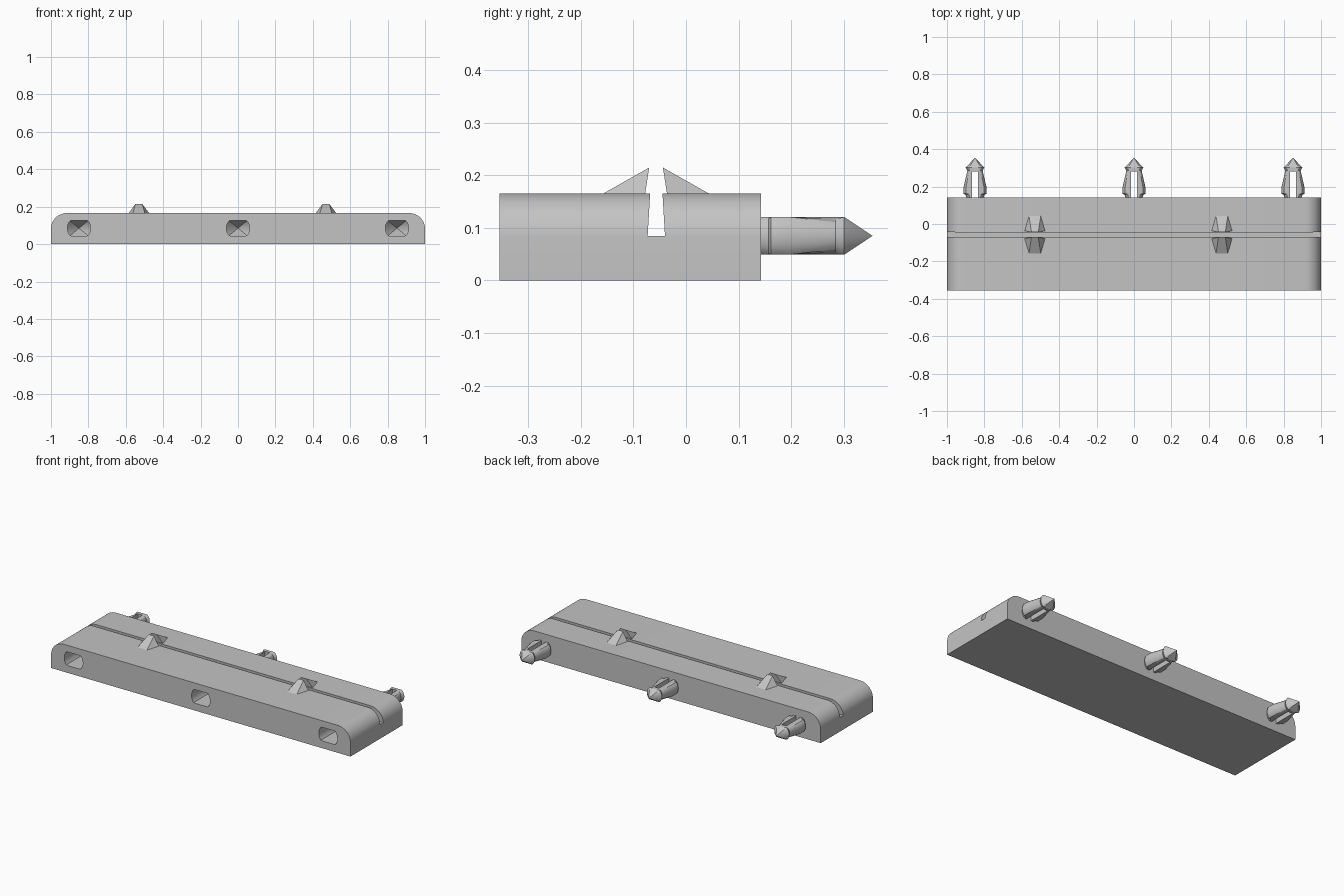
import bpy, bmesh, math
from mathutils import Vector

cube = bpy.data.objects.get("Cube")
if cube:
    bpy.data.objects.remove(cube)

grey = bpy.data.materials.new("light grey plastic")
grey.use_nodes = True
colour = (0.55, 0.55, 0.55, 1)
grey.diffuse_color = colour
grey.node_tree.nodes["Principled BSDF"].inputs["Base Color"].default_value = colour

FRONT, BACK, TOP = -0.355, 0.143, 0.166
PEG_Z = 0.085
PEG_X = (-0.85, 0, 0.85)


def finish(name, bm):
    bmesh.ops.recalc_face_normals(bm, faces=bm.faces)
    mesh = bpy.data.meshes.new(name)
    bm.to_mesh(mesh)
    bm.free()
    mesh.materials.append(grey)
    obj = bpy.data.objects.new(name, mesh)
    bpy.context.collection.objects.link(obj)
    return obj


def prism(name, outline, depth):
    """Close a flat outline and extrude it along a vector."""
    bm = bmesh.new()
    face = bm.faces.new([bm.verts.new(p) for p in outline])
    new = bmesh.ops.extrude_face_region(bm, geom=[face])["geom"]
    bmesh.ops.translate(bm, vec=depth, verts=[v for v in new if isinstance(v, bmesh.types.BMVert)])
    return finish(name, bm)


def loft(name, x, stations, tip_y, flat, sides=32):
    """Round section with flattened top and bottom, lofted along y to a point."""
    bm = bmesh.new()
    rings = []
    for y, r in stations:
        ring = []
        for i in range(sides):
            a = math.tau * (i + 0.5) / sides
            z = max(-flat, min(flat, r * math.sin(a)))
            ring.append(bm.verts.new((x + r * math.cos(a), y, PEG_Z + z)))
        rings.append(ring)
    tip = bm.verts.new((x, tip_y, PEG_Z))
    bm.faces.new(rings[0])
    for i in range(sides):
        j = (i + 1) % sides
        for a, b in zip(rings, rings[1:]):
            bm.faces.new((a[i], a[j], b[j], b[i]))
        bm.faces.new((rings[-1][i], rings[-1][j], tip))
    return finish(name, bm)


def cut(obj, cutter):
    mod = obj.modifiers.new("cut", "BOOLEAN")
    mod.operation, mod.solver, mod.object = "DIFFERENCE", "EXACT", cutter
    activate(obj)
    bpy.ops.object.modifier_apply(modifier=mod.name)
    bpy.data.objects.remove(cutter)


def activate(obj):
    bpy.ops.object.select_all(action="DESELECT")
    obj.select_set(True)
    bpy.context.view_layer.objects.active = obj


def smooth(obj):
    activate(obj)
    bpy.ops.object.shade_smooth_by_angle(angle=math.radians(25))


# Body: long bar with rounded upper ends
radius = 0.085
outline = [(-1, FRONT, 0), (1, FRONT, 0)]
for centre, start in ((1 - radius, 0), (radius - 1, 90)):
    for i in range(13):
        a = math.radians(start + i * 7.5)
        outline.append((centre + radius * math.cos(a), FRONT, TOP - radius + radius * math.sin(a)))
body = prism("body", outline, Vector((0, BACK - FRONT, 0)))

# Undercut groove along the whole length
groove = [(-1.1, -0.073, 0.085), (-1.1, -0.040, 0.085),
          (-1.1, -0.045, 0.17), (-1.1, -0.068, 0.17)]
cut(body, prism("groove_cutter", groove, Vector((2.2, 0, 0))))

# Sockets in the front face
for x in PEG_X:
    stations = [(FRONT - 0.02, 0.062), (-0.21, 0.062)]
    cut(body, loft("socket_cutter", x, stations, -0.14, 0.041))
smooth(body)

# Split barbed pegs on the back face
for side, x in zip(("right", "middle", "left"), PEG_X):
    stations = [(BACK - 0.003, 0.046), (0.157, 0.051), (0.162, 0.062), (0.195, 0.062),
                (0.285, 0.041), (0.301, 0.050)]
    peg = loft(side + "_peg", x, stations, 0.355, 0.036)
    slot = [(x - 0.015, BACK, 0), (x + 0.015, BACK, 0),
            (x + 0.015, 0.28, 0), (x - 0.015, 0.28, 0)]
    cut(peg, prism("slot_cutter", slot, Vector((0, 0, 0.2))))
    smooth(peg)


# Wedge-shaped guide teeth on both sides of the groove
def tooth(name, x, near, peak, far):
    bm = bmesh.new()
    for y, half, z in ((near, 0.056, TOP - 0.002), (far, 0.032, TOP - 0.002), (peak, 0.018, 0.215)):
        for s in (-1, 1):
            bm.verts.new((x + s * half, y, z))
    bmesh.ops.convex_hull(bm, input=bm.verts)
    finish(name, bm)


for side, x in (("right", -0.53), ("left", 0.47)):
    tooth(side + "_front_tooth", x, -0.078, -0.070, -0.160)
    tooth(side + "_back_tooth", x, -0.036, -0.044, 0.046)
